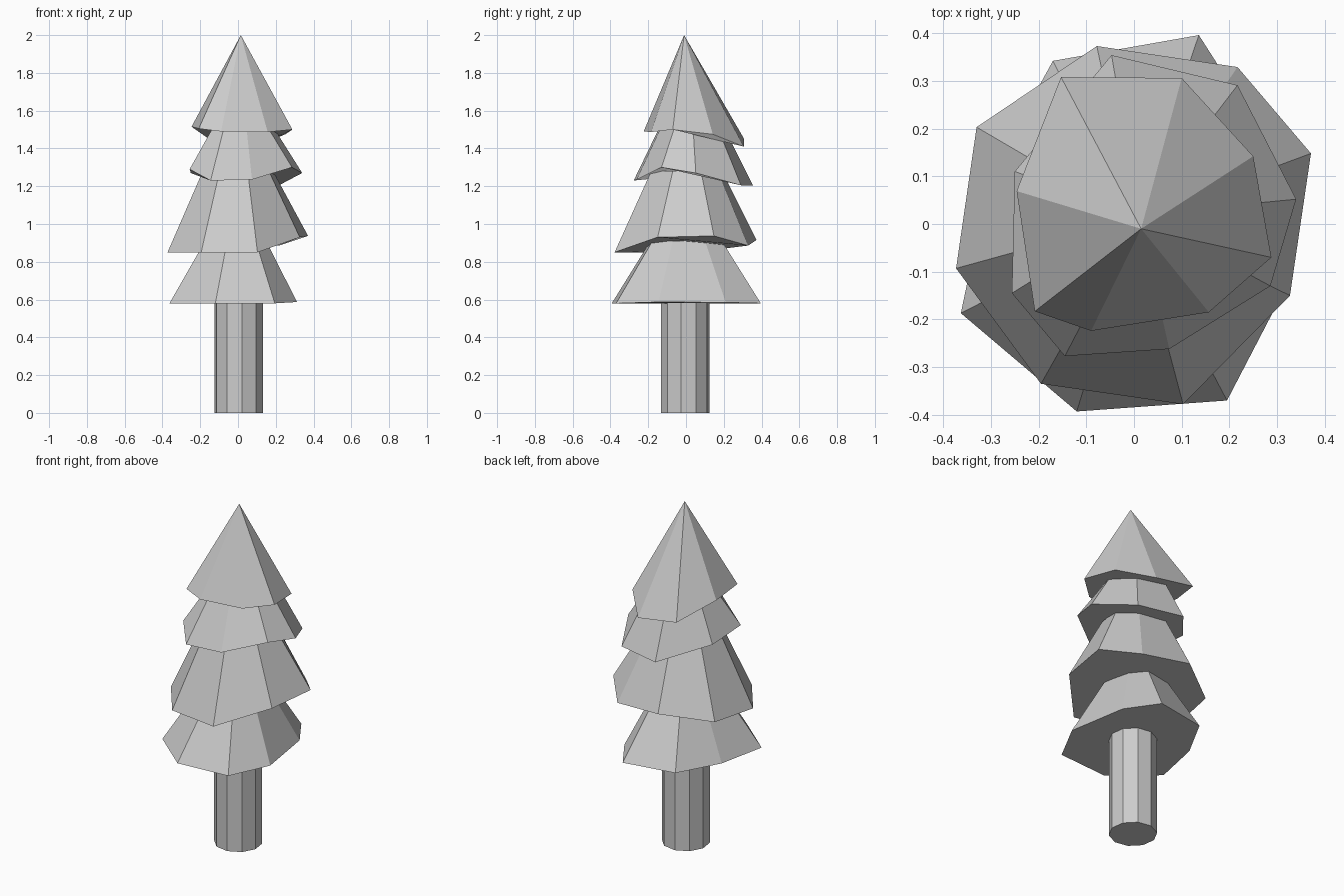
import bpy, bmesh, math

if "Cube" in bpy.data.objects:
    bpy.data.objects.remove(bpy.data.objects["Cube"])


def make_object(name, bm):
    bmesh.ops.recalc_face_normals(bm, faces=bm.faces)
    mesh = bpy.data.meshes.new(name)
    bm.to_mesh(mesh)
    bm.free()
    obj = bpy.data.objects.new(name, mesh)
    bpy.context.collection.objects.link(obj)


def foliage(name, rim, top_z, scale=0.0, centre=(0.015, -0.01)):
    """Uneven eight-sided skirt tapering to a flat top, or to a point if scale is 0."""
    bm = bmesh.new()
    cx, cy = centre
    low = [bm.verts.new(p) for p in rim]
    n = len(low)
    bm.faces.new(low)
    if scale:
        top = [bm.verts.new((cx + (x - cx) * scale, cy + (y - cy) * scale, top_z)) for x, y, z in rim]
        bm.faces.new(top)
        for i in range(n):
            j = (i + 1) % n
            bm.faces.new((low[i], low[j], top[j], top[i]))
    else:
        tip = bm.verts.new((cx, cy, top_z))
        for i in range(n):
            bm.faces.new((low[i], low[(i + 1) % n], tip))
    make_object(name, bm)


# Ten-sided trunk
bm = bmesh.new()
rings = [[bm.verts.new((0.004 + 0.13 * math.cos(math.radians(-10 + 36 * k)),
                        -0.004 + 0.13 * math.sin(math.radians(-10 + 36 * k)), z))
          for k in range(10)] for z in (0, 0.6)]
for ring in rings:
    bm.faces.new(ring)
for i in range(10):
    j = (i + 1) % 10
    bm.faces.new((rings[0][i], rings[0][j], rings[1][j], rings[1][i]))
make_object("trunk", bm)

# Four foliage tiers, each with a crooked rim
foliage("bottom_foliage", [
    (-0.12, -0.393, 0.58), (0.195, -0.37, 0.58), (0.312, -0.145, 0.587), (0.255, 0.21, 0.585),
    (0.136, 0.396, 0.58), (-0.17, 0.342, 0.58), (-0.303, 0.10, 0.58), (-0.363, -0.187, 0.58)],
    0.91, 0.48, (0, 0))
foliage("lower_foliage", [
    (0.103, -0.378, 0.85), (0.327, -0.15, 0.93), (0.371, 0.148, 0.937), (0.217, 0.329, 0.886),
    (-0.078, 0.373, 0.915), (-0.33, 0.203, 0.87), (-0.373, -0.093, 0.85), (-0.195, -0.335, 0.85)],
    1.28, 0.5, (0, 0.01))
foliage("upper_foliage", [
    (0.074, -0.262, 1.235), (0.286, -0.13, 1.30), (0.34, 0.052, 1.27), (0.217, 0.291, 1.205),
    (-0.047, 0.354, 1.205), (-0.25, 0.11, 1.27), (-0.256, -0.145, 1.29), (-0.145, -0.277, 1.23)],
    1.5, 0.56, (0.01, 0.02))
foliage("top_foliage", [
    (0.157, -0.185, 1.487), (0.288, -0.07, 1.50), (0.25, 0.142, 1.475), (0.10, 0.306, 1.41),
    (-0.153, 0.308, 1.45), (-0.246, 0.069, 1.515), (-0.208, -0.183, 1.505), (-0.09, -0.224, 1.49)],
    2.0)
